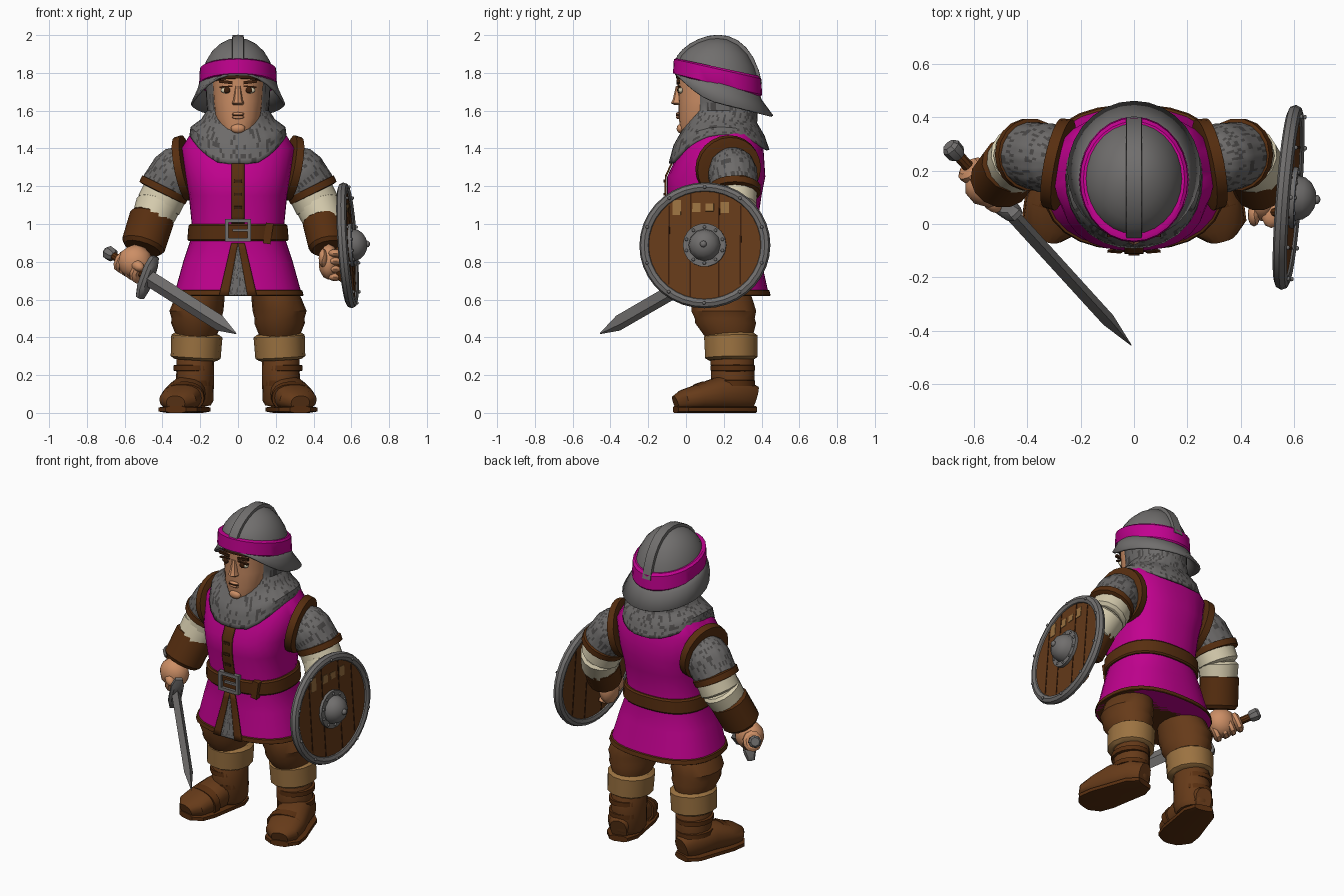
import bpy, bmesh, math, random
from mathutils import Vector, Matrix

random.seed(4)
cube = bpy.data.objects.get("Cube")
if cube:
    bpy.data.objects.remove(cube, do_unlink=True)


def material(name, *rgb):
    m = bpy.data.materials.new(name)
    m.use_nodes = True
    colour = [(c / 255) ** 2.2 for c in rgb] + [1]
    m.diffuse_color = colour
    m.node_tree.nodes["Principled BSDF"].inputs["Base Color"].default_value = colour
    return m


MAGENTA = material("magenta_cloth", 192, 8, 142)
STEEL = material("steel", 112, 110, 109)
MAIL = material("mail", 108, 106, 105)
MAIL_DARK = material("mail_shadow", 76, 74, 73)
LEATHER = material("dark_leather", 88, 50, 23)
BROWN = material("brown_hide", 102, 61, 31)
CREAM = material("cream_linen", 212, 202, 172)
TAN = material("tan_fur", 154, 114, 67)
SKIN = material("skin", 203, 141, 101)
DARK = material("dark_hair", 62, 36, 20)
X_AXIS, Y_AXIS, Z_AXIS = Matrix.Identity(3)
BOTH_SIDES = (("left", 1), ("right", -1))


def finish(bm, name, mat, matrix=None, mottle=False, solid=0):
    if mottle:
        bmesh.ops.subdivide_edges(bm, edges=bm.edges[:], cuts=3, use_grid_fill=True)
        for face in bm.faces:
            face.material_index = int(random.random() < .25)
    bmesh.ops.recalc_face_normals(bm, faces=bm.faces[:])
    mesh = bpy.data.meshes.new(name)
    bm.to_mesh(mesh)
    bm.free()
    if matrix:
        mesh.transform(matrix)
    mesh.materials.append(mat)
    if mottle:
        mesh.materials.append(MAIL_DARK)
    mesh.shade_smooth()
    mesh.set_sharp_from_angle(angle=math.radians(35))
    ob = bpy.data.objects.new(name, mesh)
    bpy.context.collection.objects.link(ob)
    if solid:
        mod = ob.modifiers.new("thickness", "SOLIDIFY")
        mod.thickness, mod.offset = solid, 0


def loft(name, rings, mat, n=18, p=2, depth=1, ref=None, caps=True, side=1, warp=None, **options):
    """Rings are (x, y, z, half width[, half depth]); with ref they turn to follow their path."""
    bm = bmesh.new()
    centres = [Vector(r[:3]) for r in rings]
    loops = []
    for i, ring in enumerate(rings):
        half_depth = ring[4] if len(ring) > 4 else ring[3] * depth
        u, v = X_AXIS, Y_AXIS
        if ref:
            t = (centres[min(i + 1, len(rings) - 1)] - centres[max(i - 1, 0)]).normalized()
            u = t.cross(ref).normalized()
            v = u.cross(t)
        loop = []
        for k in range(n):
            c, s = math.cos(math.tau * k / n), math.sin(math.tau * k / n)
            q = (abs(c) ** p + abs(s) ** p) ** (-1 / p)
            co = centres[i] + u * (ring[3] * c * q) + v * (half_depth * s * q)
            if warp:
                co.z = warp(co.y, co.z)
            co.x *= side
            loop.append(bm.verts.new(co))
        loops.append(loop)
    for a, b in zip(loops, loops[1:]):
        for k in range(n):
            bm.faces.new((a[k], a[k - 1], b[k - 1], b[k]))
    if caps:
        bm.faces.new(loops[0])
        bm.faces.new(loops[-1])
    finish(bm, name, mat, **options)


def cuff(name, start, end, r0, r1, mat, **options):
    """Straight tube with softened ends."""
    start, end = Vector(start), Vector(end)
    rings = [(*start.lerp(end, f), (r0 + (r1 - r0) * f) * grow)
             for f, grow in ((0, .85), (.1, 1), (.9, 1), (1, .85))]
    loft(name, rings, mat, ref=Y_AXIS, **options)


def ball(name, centre, radii, mat, matrix=None):
    bm = bmesh.new()
    bmesh.ops.create_icosphere(bm, subdivisions=2, radius=1,
                               matrix=Matrix.Translation(centre) @ Matrix.Diagonal((*radii, 1)))
    finish(bm, name, mat, matrix)


def box(name, centre, half, mat, matrix=None, roll=0):
    bm = bmesh.new()
    turn = Matrix.Rotation(roll, 4, "Y")
    bmesh.ops.create_cube(bm, size=2, matrix=Matrix.Translation(centre) @ turn @ Matrix.Diagonal((*half, 1)))
    finish(bm, name, mat, matrix)


def quarter(steps):
    """Cosine and sine over a quarter turn, for domes."""
    angles = [math.pi / 2 * k / steps for k in range(steps)] + [1.5]
    return [(math.cos(a), math.sin(a)) for a in angles]


# Tunic body
P = 2.5
TUNIC = [(0, .175, .62, .34, .265), (0, .165, .8, .29, .235), (0, .155, .95, .24, .215),
         (0, .15, 1.15, .26, .25), (0, .16, 1.25, .28, .26), (0, .19, 1.4, .3, .22),
         (0, .2, 1.48, .25, .18), (0, .2, 1.52, .15, .14)]
loft("tunic", TUNIC, MAGENTA, n=32, p=P)


def tunic_at(z):
    for a, b in zip(TUNIC, TUNIC[1:]):
        if a[2] <= z <= b[2]:
            f = (z - a[2]) / (b[2] - a[2])
            return [s + (e - s) * f for s, e in zip(a, b)]


def band(name, low, high, out, mat):
    rings = []
    for f, grow in ((0, .5), (.1, 1), (.9, 1), (1, .5)):
        x, y, z, rx, ry = tunic_at(low + (high - low) * f)
        rings.append((x, y, z, rx + out * grow, ry + out * grow))
    loft(name, rings, mat, n=32, p=P)


def ribbon(name, mat, out, low, high, low_span, high_span, mottle=False):
    """Thin plate lying on the tunic front, between two x spans."""
    bm, grid, cols, rows = bmesh.new(), [], 4, 8
    for k in range(rows + 1):
        x, y, z, rx, ry = tunic_at(low + (high - low) * k / rows)
        left, right = Vector(low_span).lerp(Vector(high_span), k / rows)
        xs = [left + (right - left) * j / cols for j in range(cols + 1)]
        grid.append([bm.verts.new((x, y - out - ry * (1 - abs(x / rx) ** P) ** (1 / P), z)) for x in xs])
    for a, b in zip(grid, grid[1:]):
        for j in range(cols):
            bm.faces.new((a[j], a[j + 1], b[j + 1], b[j]))
    finish(bm, name, mat, mottle=mottle, solid=.009)


band("hem_trim", .62, .65, .008, LEATHER)
band("belt", .91, 1, .018, LEATHER)
ribbon("placket", LEATHER, .009, 1, 1.34, (-.035, .035), (-.035, .035))
ribbon("mail_gusset", MAIL, .012, .62, .9, (-.06, .06), (-.004, .004), mottle=True)
for label, s in BOTH_SIDES:
    ribbon(label + "_slit_trim", LEATHER, .017, .62, .9, (s * .05, s * .1), (0, s * .035))
for z in (1.08, 1.15, 1.22):
    ribbon("toggle", DARK, .014, z, z + .015, (-.02, .02), (-.02, .02))

# Belt buckle and keeper
for label, s in BOTH_SIDES:
    box("buckle_side", (s * .06, -.085, .967), (.01, .014, .06), STEEL)
    box("buckle_bar", (0, -.085, .967 + s * .05), (.07, .014, .01), STEEL)
box("buckle_tongue", (.015, -.09, .967), (.045, .008, .007), STEEL)
box("belt_keeper", (.16, -.045, .95), (.02, .018, .055), LEATHER, roll=.15)


# Mail mantle and coif, hanging lower at the front and back
def sag(y, z):
    s = (y - .18) / .25
    return z - max(0, 1.6 - z) * (1.15 if s < 0 else .6) * min(1, s * s)


loft("mail_coif", [(0, .175, 1.47, .25, .26), (0, .175, 1.51, .245, .235), (0, .185, 1.55, .19, .185),
                   (0, .2, 1.6, .157, .172), (0, .195, 1.78, .168, .18)],
     MAIL, n=28, p=2.2, caps=False, warp=sag, mottle=True, solid=.014)

# Head and face
loft("head", [(0, .05, 1.455, .04), (0, .06, 1.48, .08), (0, .09, 1.56, .12),
              (0, .1, 1.65, .13), (0, .1, 1.82, .14)], SKIN, n=20, p=2.2, depth=1.07)
loft("nose", [(0, -.03, 1.63, .026), (0, -.04, 1.64, .032), (0, -.04, 1.66, .024), (0, -.035, 1.73, .015)],
     SKIN, n=8, depth=1.25)
for name, z in (("upper_lip", 1.583), ("lower_lip", 1.565)):
    ball(name, (0, -.042, z), (.034, .012, .009), SKIN)
ball("chin", (0, -.03, 1.505), (.04, .02, .025), SKIN)
box("mouth_line", (0, -.046, 1.574), (.03, .006, .002), DARK)
loft("fringe", [(0, .1, 1.74, .142), (0, .1, 1.8, .145)], DARK, n=20, p=2.4, depth=1.08,
     warp=lambda y, z: z + max(0, .1 - y) * .2)
for label, s in BOTH_SIDES:
    ball(label + "_eye", (s * .062, -.028, 1.708), (.031, .014, .017), CREAM)
    ball(label + "_iris", (s * .058, -.04, 1.709), (.018, .007, .017), DARK)
    box(label + "_eyelid", (s * .063, -.038, 1.727), (.034, .008, .004), DARK, roll=s * .08)
    box(label + "_eyebrow", (s * .065, -.041, 1.752), (.036, .008, .008), DARK, roll=s * -.12)


# Helmet, tilted back, with a brim that rises towards the face
def tilt(y, z):
    s = y - .17
    lift = max(0, 1.74 - z) * min(1, (s / .22) ** 2) if s < 0 else 0
    return z + lift - min(.24, 1.25 * (2 - z)) * s


loft("helmet_dome", [(0, .17, 1.74 + .245 * s, .195 * c) for c, s in quarter(6)],
     STEEL, n=28, depth=1.15, warp=tilt)
loft("helmet_band", [(0, .167, 1.73, .2), (0, .167, 1.74, .206), (0, .167, 1.82, .202), (0, .167, 1.83, .19)],
     MAGENTA, n=28, depth=1.145, warp=tilt)
loft("helmet_brim", [(0, .17, 1.76, .195), (0, .175, 1.71, .21), (0, .2, 1.64, .245)],
     STEEL, n=28, depth=1.05, warp=tilt, caps=False, solid=.012)
arc = [math.pi * k / 14 for k in range(1, 14)]
loft("helmet_ridge", [(0, .17 - .225 * math.cos(a), 1.74 + .248 * math.sin(a), .014) for a in arc],
     STEEL, n=8, p=8, depth=2.2, ref=X_AXIS, warp=tilt)

# Arms
shoulder, sleeve_end = Vector((.26, .235, 1.36)), Vector((.395, .26, 1.18))
for label, s in BOTH_SIDES:
    cuff(label + "_armhole_trim", (.26, .22, 1.3), (.31, .23, 1.29), .175, .17, LEATHER, n=24, side=s)
    loft(label + "_mail_sleeve", [(*shoulder.lerp(sleeve_end, f), r) for f, r in
                                  ((0, .08), (.2, .12), (.5, .138), (1, .13))],
         MAIL, ref=Y_AXIS, depth=.95, side=s, mottle=True, caps=False)
    cuff(label + "_sleeve_trim", (.383, .26, 1.2), (.403, .26, 1.16), .137, .135, LEATHER, side=s)
    cuff(label + "_upper_linen", (.37, .26, 1.2), (.425, .255, 1.09), .12, .12, CREAM, side=s, n=14)
    cuff(label + "_lower_linen", (.42, .255, 1.11), (.47, .2, .98), .12, .105, CREAM, side=s, n=14)
cuff("right_bracer", (.45, .23, 1.05), (.507, .155, .87), .12, .117, LEATHER, depth=.93, side=-1, n=14)
cuff("left_bracer", (.447, .22, 1.03), (.477, .13, .87), .11, .1, LEATHER, n=14)
ball("right_hand", (-.545, .14, .8), (.092, .078, .092), SKIN)
ball("left_hand", (.48, .085, .8), (.055, .075, .095), SKIN)
for i in range(4):
    ball("left_finger", (.515, .035 + .012 * i, .845 - .042 * i), (.038, .05, .022), SKIN)
ball("left_thumb", (.45, .035, .82), (.024, .045, .05), SKIN)

# Sword, laid along its own axis
pommel, tip = Vector((-.68, .28, .845)), Vector((-.01, -.455, .42))
along = (tip - pommel).normalized()
across = Vector((.08, -.054, .22))
across = (across - along * across.dot(along)).normalized()
SWORD = Matrix((across, along.cross(across), along)).transposed().to_4x4()
SWORD.translation = pommel
length = (tip - pommel).length


def sword_part(name, sections, mat, **options):
    loft(name, [(0, 0, z, r) for z, r in sections], mat, matrix=SWORD, **options)


sword_part("sword_pommel", ((-.025, .026), (-.01, .038), (.025, .036), (.04, .024)), STEEL, n=8)
sword_part("sword_grip", ((0, .022), (.33, .022)), LEATHER, n=10)
sword_part("sword_guard", ((.3, .1), (.315, .122), (.335, .122), (.35, .08)), STEEL, n=12, p=4, depth=.3)
sword_part("sword_blade", ((.34, .044), (length - .14, .043), (length, .003)), STEEL, n=4, p=1, depth=.6)
for i in range(4):
    z = .115 + .046 * i
    sword_part("right_finger", ((z - .022, .044), (z - .01, .062), (z + .01, .062), (z + .022, .044)),
               SKIN, n=10, depth=.9)
ball("right_thumb", (.035, .03, .25), (.03, .03, .05), SKIN, SWORD)

# Shield, built flat and turned to face outwards
SHIELD = Matrix.Translation((.58, .1, .887)) @ \
    Vector((1, -.08, .07)).to_track_quat("Z", "Y").to_matrix().to_4x4()
loft("shield_boards", [(0, 0, h, .31) for h in (-.012, .012)], BROWN, n=36, depth=.96, matrix=SHIELD)
turns = [math.tau * k / 8 for k in range(9)]
loft("shield_rim", [(0, 0, .027 * math.sin(a), .32 + .028 * math.cos(a)) for a in turns],
     STEEL, n=36, depth=.96, caps=False, matrix=SHIELD)
for x in (-.19, -.075, .075, .19):
    box("plank_gap", (x, 0, 0), (.004, math.sqrt(.08 - x * x), .0145), DARK, SHIELD)
for x, h in ((-.15, .04), (-.045, .025), (.025, .02), (.105, .03)):
    box("worn_patch", (x, .2, .012), (.022, h, .003), TAN, SHIELD)
loft("shield_boss_plate", [(0, 0, h, .115) for h in (.01, .03)], STEEL, matrix=SHIELD)
loft("shield_boss", [(0, 0, .03 + .075 * s, .085 * c) for c, s in quarter(4)], STEEL, n=12, matrix=SHIELD)
ball("shield_boss_tip", (0, 0, .105), (.018, .018, .015), STEEL, SHIELD)
for i in range(10):
    a = math.tau * (i + .5) / 10
    for r in (.32, .1):
        ball("rivet", (r * math.cos(a), r * .96 * math.sin(a), .03), (.009, .009, .007), STEEL, SHIELD)
loft("shield_handle", [(-.06, y, z, .016) for y, z in ((-.2, -.01), (-.17, -.05), (-.02, -.05), (.01, -.01))],
     LEATHER, n=8, ref=X_AXIS, matrix=SHIELD)

# Legs and boots
heel, toe = Vector((.222, .362, 0)), Vector((.33, -.055, 0))
FOOT = [(heel.lerp(toe, f), w, h) for f, w, h in
        ((0, .05, .065), (.15, .09, .085), (.45, .1, .09), (.7, .11, .07), (.9, .1, .055), (1, .05, .04))]
for label, s in BOTH_SIDES:
    loft(label + "_trouser", [(.15, .17, .72, .11), (.2, .19, .62, .13), (.22, .2, .54, .143),
                              (.22, .205, .5, .132), (.22, .21, .475, .134), (.22, .23, .39, .1)],
         BROWN, depth=1.22, side=s)
    cuff(label + "_fur_cuff", (.225, .24, .28), (.217, .237, .42), .132, .136, TAN, n=14, depth=1.07, side=s)
    cuff(label + "_boot_shaft", (.23, .25, .04), (.225, .245, .31), .1, .1, BROWN, n=16, depth=1.15, side=s)
    for z in (.14, .22):
        cuff(label + "_boot_strap", (.235, .248, z), (.235, .248, z + .035), .106, .106, LEATHER,
             depth=1.13, side=s)
    loft(label + "_boot_foot", [(c.x, c.y, h + .012, w, h) for c, w, h in FOOT], BROWN,
         p=2.4, ref=Z_AXIS, side=s)
    loft(label + "_boot_sole", [(c.x, c.y, .018, w + .006, .018) for c, w, h in FOOT], LEATHER,
         n=12, p=6, ref=Z_AXIS, side=s)
    loft(label + "_toe_strap", [(.281, .1, .087, .108, .08), (.291, .06, .08, .114, .073)], LEATHER,
         p=2.4, ref=Z_AXIS, side=s)
